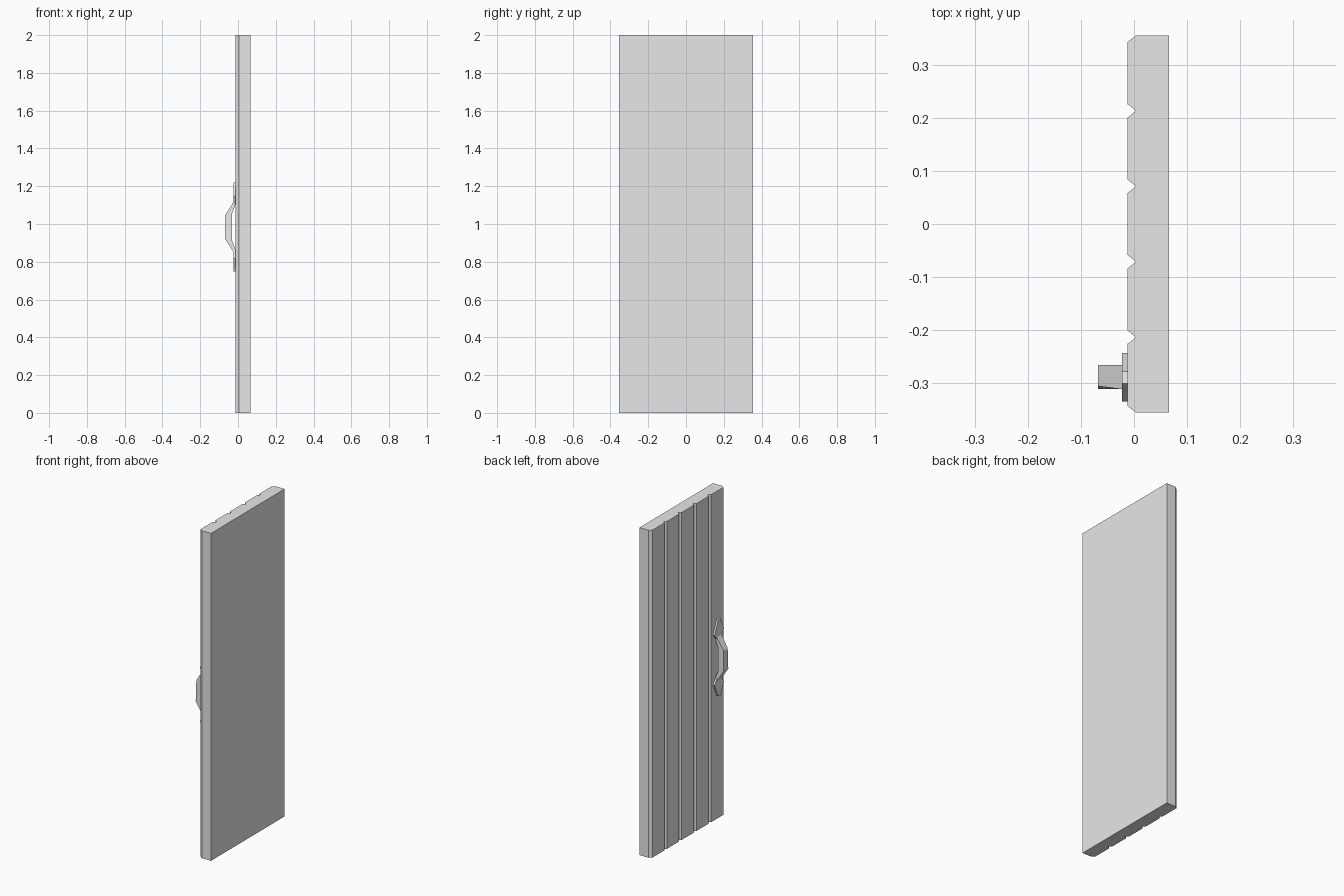
import bpy, bmesh
from mathutils import Vector

cube = bpy.data.objects.get("Cube")
if cube:
    bpy.data.objects.remove(cube, do_unlink=True)

grey = bpy.data.materials.new("light_grey")
grey.use_nodes = True
grey.diffuse_color = (0.8, 0.8, 0.8, 1)
grey.node_tree.nodes["Principled BSDF"].inputs["Base Color"].default_value = (0.8, 0.8, 0.8, 1)


def prism(name, outline, offset, adjust=None):
    """Extrude a closed outline along an offset into a solid part."""
    bm = bmesh.new()
    face = bm.faces.new([bm.verts.new(p) for p in outline])
    out = bmesh.ops.extrude_face_region(bm, geom=[face], use_keep_orig=True)
    moved = [v for v in out["geom"] if isinstance(v, bmesh.types.BMVert)]
    bmesh.ops.translate(bm, verts=moved, vec=Vector(offset))
    if adjust:
        for v in bm.verts:
            adjust(v)
    bmesh.ops.recalc_face_normals(bm, faces=bm.faces)
    mesh = bpy.data.meshes.new(name)
    bm.to_mesh(mesh)
    bm.free()
    mesh.materials.append(grey)
    obj = bpy.data.objects.new(name, mesh)
    bpy.context.collection.objects.link(obj)
    return obj


# Door panel: five bevelled planks with V grooves between them
BACK, FACE, GROOVE = 0.066, -0.012, 0.004
HALF, PLANKS, BEVEL = 0.355, 5, 0.0125
plank = 2 * HALF / PLANKS
outline = [(BACK, HALF, 0), (BACK, -HALF, 0), (GROOVE, -HALF, 0)]
for i in range(PLANKS):
    y = -HALF + i * plank
    outline += [(FACE, y + BEVEL, 0),
                (FACE, y + plank - BEVEL, 0),
                (GROOVE, y + plank, 0)]
prism("door_panel", outline, (0, 0, 2))

# Handle mounting plates, mirrored about the grip's middle height
MID = 0.984
plate = [(-0.334, 0.164), (-0.300, 0.236), (-0.278, 0.232),
         (-0.243, 0.152), (-0.265, 0.122), (-0.311, 0.122)]
for name, side in (("upper_handle_plate", 1), ("lower_handle_plate", -1)):
    prism(name, [(FACE, y, MID + side * h) for y, h in plate], (-0.011, 0, 0))

# Bent grip, with its top slightly narrower than its bottom
half_grip = [(-0.012, 0.145), (-0.022, 0.135), (-0.068, 0.064)]
inner = [(-0.032, 0.070), (-0.012, 0.122)]
grip = ([(x, MID + h) for x, h in half_grip]
        + [(x, MID - h) for x, h in reversed(half_grip)]
        + [(x, MID - h) for x, h in reversed(inner)]
        + [(x, MID + h) for x, h in inner])


def narrow_top(v):
    if v.co.x < -0.06 and v.co.z > MID and v.co.y < -0.3:
        v.co.y += 0.006


prism("handle_grip", [(x, -0.311, z) for x, z in grip], (0, 0.046, 0), narrow_top)
